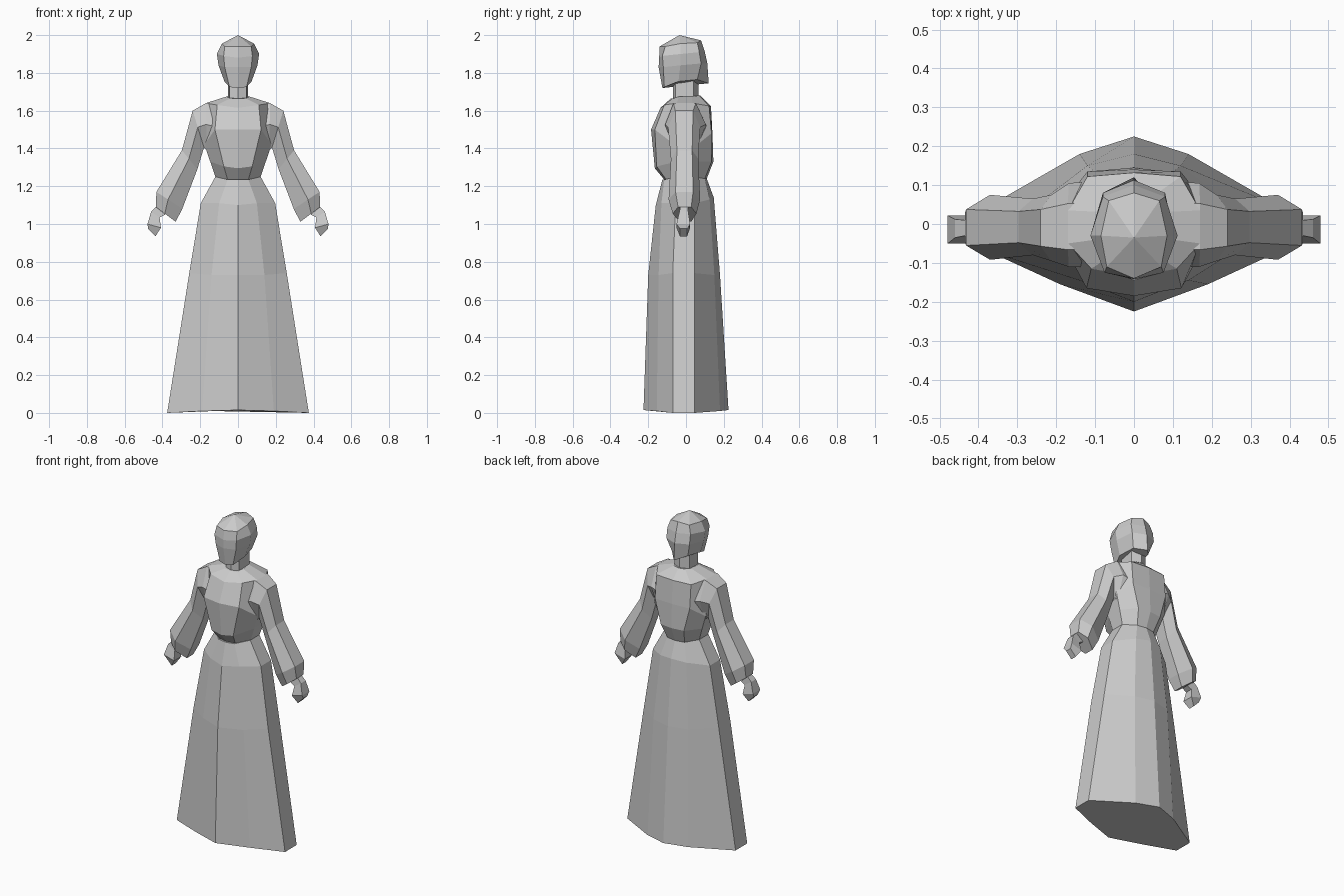
import bpy, bmesh

grey = bpy.data.materials.new("plain_grey")
grey.diffuse_color = (0.6, 0.6, 0.6, 1)


def loft(name, rings, tip=None, mirror=False):
    """Skin closed rings of points, capping both ends (or closing to a tip)."""
    bm = bmesh.new()
    loops = [[bm.verts.new(p) for p in ring] for ring in rings]
    n = len(loops[0])
    for a, b in zip(loops, loops[1:]):
        for i in range(n):
            j = (i + 1) % n
            bm.faces.new((a[i], a[j], b[j], b[i]))
    bm.faces.new(loops[0][::-1])
    if tip:
        t = bm.verts.new(tip)
        for i in range(n):
            bm.faces.new((loops[-1][i], loops[-1][(i + 1) % n], t))
    else:
        bm.faces.new(loops[-1])
    bmesh.ops.recalc_face_normals(bm, faces=bm.faces)
    me = bpy.data.meshes.new(name)
    bm.to_mesh(me)
    bm.free()
    me.materials.append(grey)
    ob = bpy.data.objects.new(name, me)
    bpy.context.collection.objects.link(ob)
    if mirror:
        ob.modifiers.new("mirror", 'MIRROR')
    return ob


def full(half):
    """Complete a half ring running from front centre to back centre."""
    return half + [(-x, y, z) for x, y, z in half[-2:0:-1]]


# Long flared skirt, pointed at front and back centre
loft("skirt", [full(h) for h in (
    [(0, -.225, .015), (.19, -.155, .01), (.375, -.07, 0),
     (.375, .045, 0), (.14, .18, .01), (0, .225, .015)],
    [(0, -.20, .73), (.14, -.145, .73), (.258, -.07, .74),
     (.258, .045, .74), (.12, .15, .73), (0, .18, .73)],
    [(0, -.16, 1.10), (.10, -.13, 1.11), (.197, -.055, 1.11),
     (.197, .045, 1.11), (.09, .125, 1.13), (0, .147, 1.14)],
    [(0, -.125, 1.235), (.055, -.115, 1.235), (.12, -.05, 1.25),
     (.12, .04, 1.25), (.06, .10, 1.24), (0, .11, 1.24)])])

# Bodice with full chest and sloping shoulders
loft("bodice", [full(h) for h in (
    [(0, -.115, 1.235), (.055, -.105, 1.235), (.12, -.045, 1.25),
     (.12, .04, 1.25), (.06, .10, 1.24), (0, .11, 1.24)],
    [(0, -.165, 1.295), (.075, -.155, 1.305), (.147, -.05, 1.33),
     (.147, .05, 1.33), (.08, .135, 1.33), (0, .145, 1.33)],
    [(0, -.185, 1.50), (.122, -.165, 1.50), (.178, -.06, 1.42),
     (.178, .06, 1.42), (.12, .135, 1.48), (0, .14, 1.48)],
    [(0, -.135, 1.615), (.11, -.115, 1.63), (.17, -.05, 1.64),
     (.17, .035, 1.64), (.12, .122, 1.625), (0, .132, 1.625)],
    [(0, -.08, 1.665), (.04, -.07, 1.665), (.06, -.035, 1.675),
     (.06, .03, 1.675), (.04, .065, 1.68), (0, .075, 1.68)])])

# Neck
loft("neck", [full([(0, -.07, z), (.045, -.055, z), (.052, .04, z), (0, .065, z)])
              for z in (1.64, 1.80)])

# Faceted head and hair
loft("head", [full(h) for h in (
    [(0, -.125, 1.72), (.045, -.115, 1.725), (.072, -.04, 1.755),
     (.055, .06, 1.765), (0, .12, 1.745)],
    [(0, -.145, 1.83), (.07, -.12, 1.83), (.103, -.03, 1.84),
     (.08, .08, 1.85), (0, .113, 1.85)],
    [(0, -.142, 1.88), (.076, -.125, 1.89), (.112, -.03, 1.90),
     (.08, .07, 1.91), (0, .10, 1.91)],
    [(0, -.14, 1.94), (.07, -.11, 1.94), (.085, -.03, 1.955),
     (.065, .06, 1.96), (0, .08, 1.972)])], tip=(0, -.035, 2.0))


def sleeve_ring(outer, inner, front, back):
    """Six-sided cross-section between an outer and an inner point."""
    (ox, oz), (ix, iz) = outer, inner
    mx, mz = .55 * ox + .45 * ix, .55 * oz + .45 * iz
    return [(ox, front * .6, oz), (ox, back * .5, oz), (mx, back, mz),
            (ix, back * .5, iz), (ix, front * .5, iz), (mx, front, mz)]


# Sleeves widening to a gathered cuff
loft("sleeve", [sleeve_ring(*r) for r in (
    ((.10, 1.635), (.12, 1.36), -.11, .11),
    ((.17, 1.64), (.165, 1.39), -.11, .105),
    ((.24, 1.60), (.18, 1.405), -.095, .075),
    ((.297, 1.39), (.215, 1.29), -.08, .065),
    ((.432, 1.17), (.295, 1.08), -.092, .075),
    ((.435, 1.09), (.33, 1.012), -.07, .055))], mirror=True)

# Hands
loft("hand", [[(a, f, za), (a, b, za), (c, b, zc), (c, f, zc)]
              for a, za, c, zc, f, b in (
    (.435, 1.09, .385, 1.05, -.03, .01),
    (.46, 1.065, .415, 1.035, -.035, .012),
    (.479, 1.00, .408, .98, -.05, .022),
    (.476, .975, .437, .935, -.032, .006))], mirror=True)
